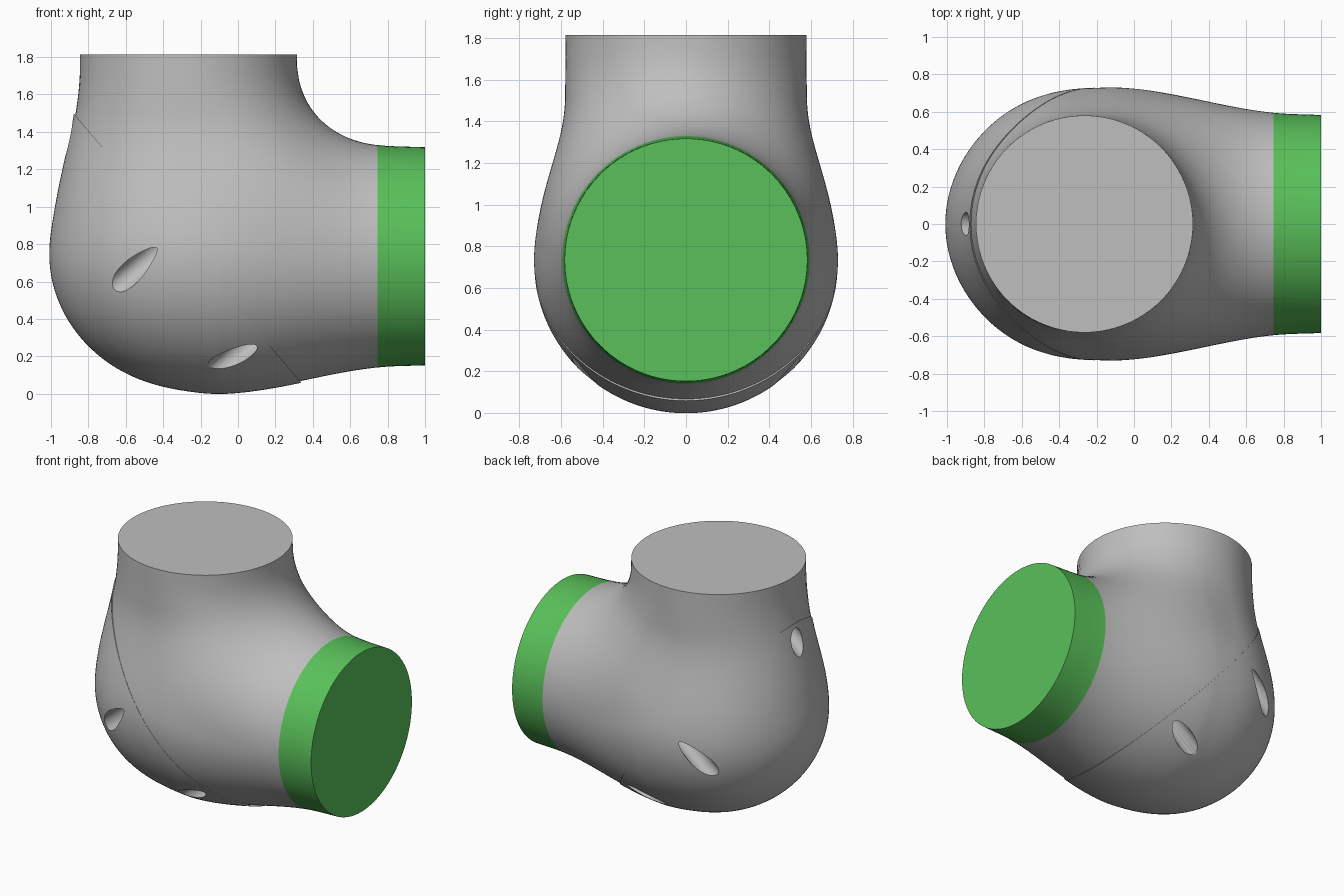
import bpy
import bmesh
from math import hypot
from mathutils import Vector, Matrix

if "Cube" in bpy.data.objects:
    bpy.data.objects.remove(bpy.data.objects["Cube"], do_unlink=True)


def material(name, colour):
    mat = bpy.data.materials.new(name)
    mat.use_nodes = True
    mat.diffuse_color = colour
    mat.node_tree.nodes["Principled BSDF"].inputs["Base Color"].default_value = colour
    return mat


grey = material("light grey", (0.52, 0.52, 0.52, 1))
green = material("green", (0.10, 0.53, 0.10, 1))

CORNER = Vector((-0.1, 0, 0.735))        # middle of the elbow
SEAM = Vector((-0.28, 0, 0.79))          # middle of the cover joint
SEAM_N = Vector((-0.764, 0, -0.645)).normalized()
SEAM_U = Vector((-SEAM_N.z, 0, SEAM_N.x)).normalized()
TOP, END, BAND = 1.815, 1.0, 0.745


def smooth(t):
    t = min(1, max(0, t))
    return t * t * (3 - 2 * t)


def elbow_field(p):
    """Negative inside two flared limbs blended at the inner corner."""
    dz = p.z - CORNER.z
    # Upright limb with a rounded bottom
    rx = 0.58 + 0.153 * smooth((1.75 - p.z) / 1.01)
    ry = 0.58 + 0.14 * smooth((1.5 - p.z) / 0.76)
    below = min(0, dz) / 0.7
    a = 0.62 * (hypot((p.x + 0.265) / rx, p.y / ry, below) - 1)
    # Sideways limb with a rounded heel
    x = max(p.x, CORNER.x)
    r = 0.583 + 0.03 * (1 - x) + 0.114 * smooth((0.85 - x) / 0.95)
    heel = min(0, p.x - CORNER.x) / 0.9
    b = 0.62 * (hypot(p.y / r, dz / r, heel) - 1)
    # Blend widens toward the inner corner
    k = 0.02 + 0.34 * smooth((p.x - CORNER.x + dz) / 1.03)
    h = max(0, k - abs(a - b)) / k
    return max(min(a, b) - h * h * k / 4, p.z - TOP - 0.12, p.x - END - 0.12)


def cut(bm, point, normal, clear=True):
    """Slice the mesh and close the opening with one flat face."""
    geom = bm.verts[:] + bm.edges[:] + bm.faces[:]
    res = bmesh.ops.bisect_plane(bm, geom=geom, dist=1e-5, plane_co=point,
                                 plane_no=normal, clear_outer=clear)
    if clear:
        rim = [e for e in res["geom_cut"] if isinstance(e, bmesh.types.BMEdge)]
        bmesh.ops.edgeloop_fill(bm, edges=rim)


def elbow_mesh():
    bm = bmesh.new()
    bmesh.ops.create_uvsphere(bm, u_segments=192, v_segments=96, radius=1,
                              matrix=Matrix.Rotation(1.5707963, 4, 'X'))
    for v in bm.verts:
        ray = v.co.normalized()
        lo, hi = 0.0, 2.5
        for _ in range(22):
            mid = (lo + hi) / 2
            if elbow_field(CORNER + ray * mid) < 0:
                lo = mid
            else:
                hi = mid
        v.co = CORNER + ray * lo
    return bm


def make_object(name, bm, mats):
    bmesh.ops.recalc_face_normals(bm, faces=bm.faces[:])
    mesh = bpy.data.meshes.new(name)
    bm.to_mesh(mesh)
    bm.free()
    for m in mats:
        mesh.materials.append(m)
    ob = bpy.data.objects.new(name, mesh)
    bpy.context.collection.objects.link(ob)
    return ob


def activate(ob):
    bpy.ops.object.select_all(action='DESELECT')
    ob.select_set(True)
    bpy.context.view_layer.objects.active = ob


# Elbow body with flat ends and a green outlet band
body = elbow_mesh()
cover = body.copy()
cut(body, (0, 0, TOP), (0, 0, 1))
cut(body, (END, 0, 0), (1, 0, 0))
cut(body, (BAND, 0, 0), (1, 0, 0), clear=False)
cut(body, SEAM, SEAM_N)
for f in body.faces:
    f.material_index = int(f.calc_center_median().x > BAND)
body_ob = make_object("elbow_body", body, [grey, green])

# Rear cover, slightly proud of the body along the joint
cut(cover, SEAM, -SEAM_N)
for v in cover.verts:
    v.co += SEAM_U * (v.co - SEAM).dot(SEAM_U) * 0.012
    v.co.y *= 1.002
cover_ob = make_object("rear_cover", cover, [grey])

# Screw pockets drilled square to the joint
drill = bmesh.new()
spots = [Vector((-0.91, 0, 1.36))]
for side in (-1, 1):
    spots += [Vector((-0.57, side * 0.64, 0.65)), Vector((-0.04, side * 0.485, 0.19))]
for spot in spots:
    depth = (spot - SEAM).dot(SEAM_N) - 0.015
    length = depth + 0.35
    place = Matrix.Translation(spot + SEAM_N * (length / 2 - depth))
    turn = SEAM_N.to_track_quat('Z', 'Y').to_matrix().to_4x4()
    bmesh.ops.create_cone(drill, cap_ends=True, segments=40, radius1=0.062,
                          radius2=0.062, depth=length, matrix=place @ turn)
drill_ob = make_object("pocket_cutter", drill, [grey])
drill_ob.hide_render = True

activate(cover_ob)
mod = cover_ob.modifiers.new("pockets", 'BOOLEAN')
mod.operation = 'DIFFERENCE'
mod.solver = 'EXACT'
mod.object = drill_ob
bpy.ops.object.modifier_apply(modifier=mod.name)
bpy.data.objects.remove(drill_ob, do_unlink=True)

for ob in (body_ob, cover_ob):
    activate(ob)
    bpy.ops.object.shade_smooth_by_angle(angle=0.6)
